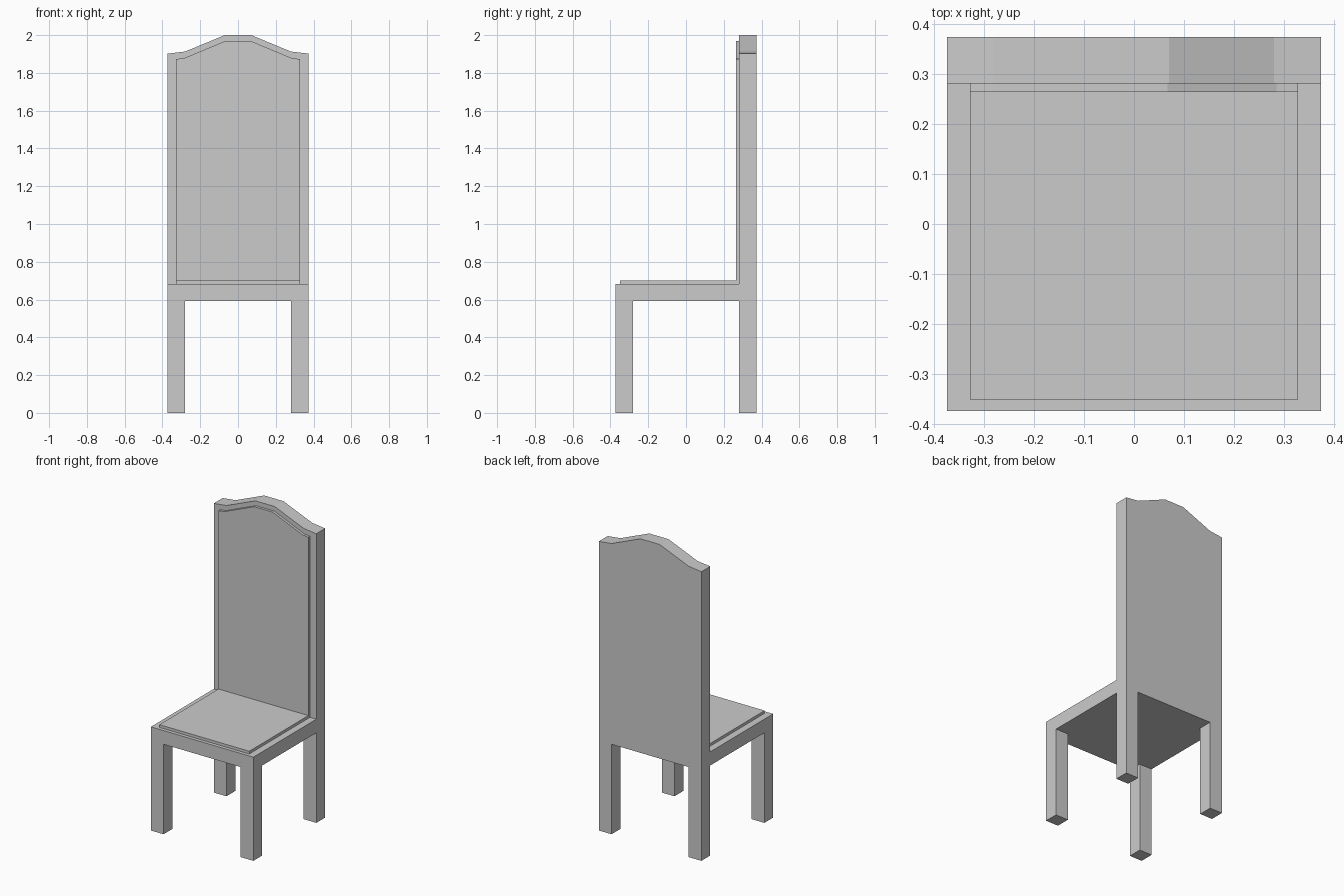
import bpy
import bmesh

cube = bpy.data.objects.get("Cube")
if cube:
    bpy.data.objects.remove(cube, do_unlink=True)

# Single plain grey
grey = bpy.data.materials.new("plain_grey")
grey.use_nodes = True
colour = (0.6, 0.6, 0.6, 1)
grey.diffuse_color = colour
grey.node_tree.nodes["Principled BSDF"].inputs["Base Color"].default_value = colour

HALF = 0.373      # half width and depth of the chair
LEG = 0.092       # leg and back thickness
SEAT_LOW, SEAT_TOP = 0.592, 0.682
INNER = HALF - LEG
PAD = 0.327       # half width of the pads
PAD_FRONT = 0.264


def prism(name, outline, y0, y1):
    """Extrude an x-z outline from y0 back to y1."""
    bm = bmesh.new()
    face = bm.faces.new([bm.verts.new((x, y0, z)) for x, z in outline])
    grown = bmesh.ops.extrude_face_region(bm, geom=[face])["geom"]
    verts = [v for v in grown if isinstance(v, bmesh.types.BMVert)]
    bmesh.ops.translate(bm, verts=verts, vec=(0, y1 - y0, 0))
    bmesh.ops.recalc_face_normals(bm, faces=bm.faces)
    mesh = bpy.data.meshes.new(name)
    bm.to_mesh(mesh)
    bm.free()
    mesh.materials.append(grey)
    obj = bpy.data.objects.new(name, mesh)
    bpy.context.collection.objects.link(obj)
    return obj


def box(name, x0, x1, y0, y1, z0, z1):
    return prism(name, [(x0, z0), (x1, z0), (x1, z1), (x0, z1)], y0, y1)


def crested(half, bottom, crest):
    """Symmetric outline with a raised crest, given its right half."""
    right = [(half, bottom)] + crest
    return right + [(-x, z) for x, z in reversed(right)]


# Legs
for side, sx in (("left", 1), ("right", -1)):
    x0, x1 = sorted((sx * INNER, sx * HALF))
    box(f"front_leg_{side}", x0, x1, -HALF, -INNER, 0, SEAT_LOW)
    box(f"back_leg_{side}", x0, x1, INNER, HALF, 0, SEAT_LOW)

# Seat slab and its thin pad
box("seat", -HALF, HALF, -HALF, INNER, SEAT_LOW, SEAT_TOP)
box("seat_pad", -PAD, PAD, -0.35, PAD_FRONT, SEAT_TOP, 0.7)

# Tall back with a crested top, and its raised pad
prism("backrest", crested(HALF, SEAT_LOW, [(HALF, 1.902), (0.28, 1.913), (0.07, 2.0)]),
      INNER, HALF)
prism("backrest_pad", crested(PAD, SEAT_TOP, [(PAD, 1.873), (0.285, 1.878), (0.067, 1.969)]),
      PAD_FRONT, INNER)
